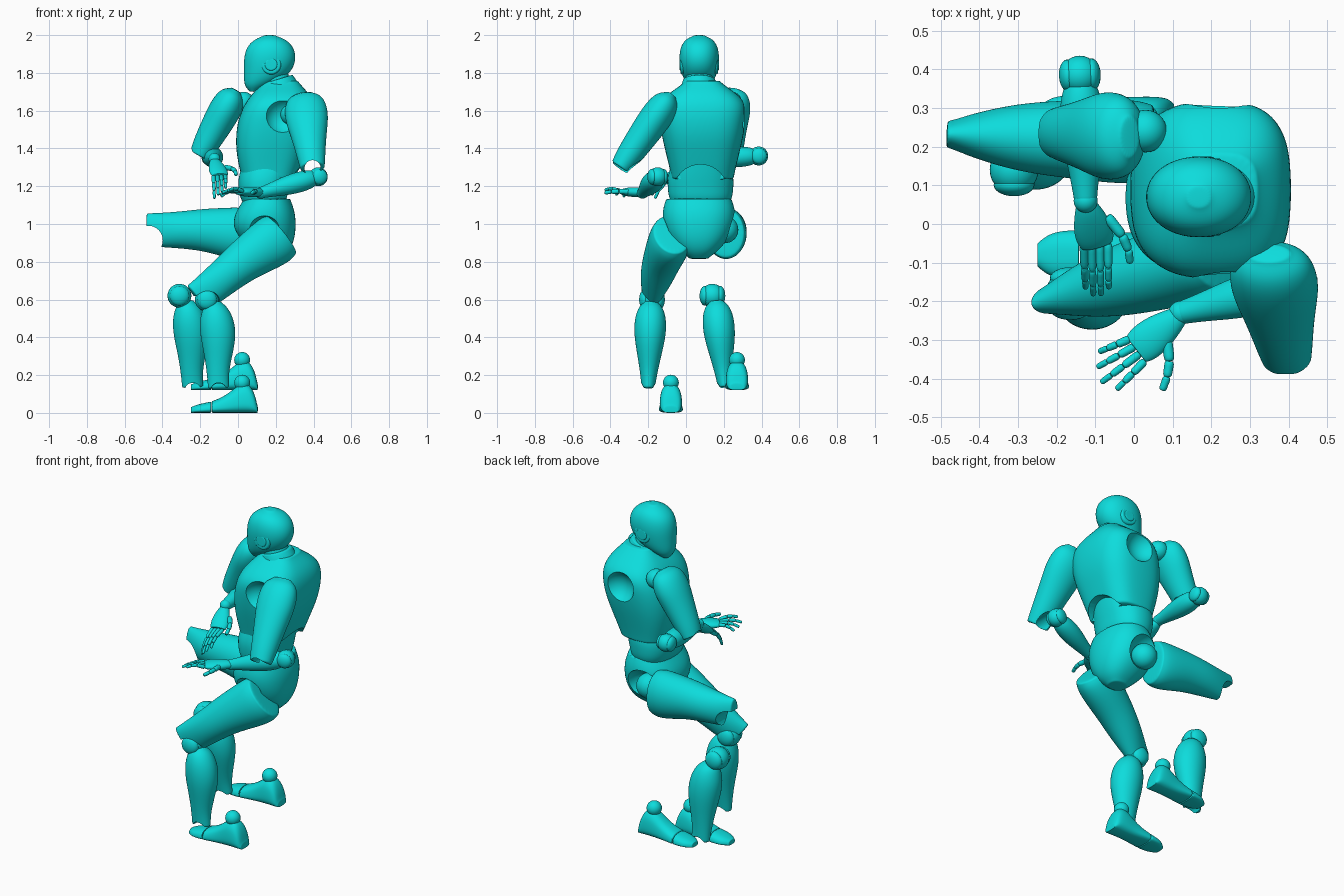
import bpy, bmesh, math
from mathutils import Vector as V, Matrix as M

if "Cube" in bpy.data.objects:
    bpy.data.objects.remove(bpy.data.objects["Cube"])

teal = bpy.data.materials.new("turquoise_plastic")
teal.use_nodes = True
COLOUR = (0.004, 0.72, 0.72, 1)
teal.diffuse_color = COLOUR
bsdf = next(n for n in teal.node_tree.nodes if n.type == 'BSDF_PRINCIPLED')
bsdf.inputs["Base Color"].default_value = COLOUR
bsdf.inputs["Roughness"].default_value = 0.5
parts, cutters = [], []


def make(name, bm):
    bmesh.ops.recalc_face_normals(bm, faces=bm.faces)
    me = bpy.data.meshes.new(name)
    bm.to_mesh(me)
    bm.free()
    ob = bpy.data.objects.new(name, me)
    bpy.context.collection.objects.link(ob)
    me.materials.append(teal)
    return ob


def cut(ob, centre, r, axis=None):
    """Carve a ball socket, or a round notch when an axis is given."""
    bm = bmesh.new()
    if axis:
        mat = M.Translation(centre) @ V(axis).to_track_quat('Z', 'Y').to_matrix().to_4x4()
        bmesh.ops.create_cone(bm, cap_ends=True, segments=32, radius1=r, radius2=r, depth=0.6, matrix=mat)
    else:
        bmesh.ops.create_uvsphere(bm, u_segments=32, v_segments=20, radius=r, matrix=M.Translation(centre))
    c = make("cutter", bm)
    c.hide_render = True
    cutters.append(c)
    mod = ob.modifiers.new("cut", 'BOOLEAN')
    mod.operation, mod.object, mod.solver = 'DIFFERENCE', c, 'EXACT'


def limb(name, a, b, rows, up=(0, 0, 1), power=2.0, segs=24, notch=None, level=2, taper=0):
    """Loft along a-b; rows are (t, half width, half height, offset to up side)."""
    a, b = V(a), V(b)
    d = (b - a).normalized()
    side = d.cross(V(up)).normalized()
    n = side.cross(d)
    rows = [(*r, 0)[:4] for r in rows]
    span = (rows[-1][0] - rows[0][0]) * 0.015
    first, last = rows[0], rows[-1]
    rows = [first, (first[0] + span, *first[1:])] + rows[1:-1] + [(last[0] - span, *last[1:]), last]
    bm = bmesh.new()
    rings = []
    for t, w, h, off in rows:
        ring = []
        for i in range(segs):
            ang = math.tau * i / segs
            c, s = math.cos(ang), math.sin(ang)
            x = math.copysign(abs(c) ** (2 / power), c) * w * (1 - taper * s)
            y = math.copysign(abs(s) ** (2 / power), s) * h + off
            ring.append(bm.verts.new(a.lerp(b, t) + side * x + n * y))
        rings.append(ring)
    for r, q in zip(rings, rings[1:]):
        for i in range(segs):
            j = (i + 1) % segs
            bm.faces.new((r[i], r[j], q[j], q[i]))
    bm.faces.new(rings[0])
    bm.faces.new(rings[-1])
    ob = make(name, bm)
    sub = ob.modifiers.new("smooth", 'SUBSURF')
    sub.levels = sub.render_levels = level
    if notch:
        t, off, r = notch
        cut(ob, a.lerp(b, t) + n * off, r, side)
    parts.append(ob)
    return ob


def body(name, y, rows, power=2.3):
    """Upright loft; rows are (z, front x, back x, half width)."""
    return limb(name, (0, y, 0), (0, y, 1),
                [(z, w, (x1 - x0) / 2, -(x0 + x1) / 2) for z, x0, x1, w in rows],
                up=(-1, 0, 0), power=power)


def ball(name, c, r, axis=None):
    """Joint ball, with a pivot disc on both ends when an axis is given."""
    bm = bmesh.new()
    bmesh.ops.create_uvsphere(bm, u_segments=28, v_segments=18, radius=r, matrix=M.Translation(c))
    if axis:
        ax = V(axis).normalized()
        rot = ax.to_track_quat('Z', 'Y').to_matrix().to_4x4()
        for s in (-1, 1):
            mat = M.Translation(V(c) + ax * s * r * 0.62) @ rot @ M.Diagonal((1, 1, 0.55, 1))
            bmesh.ops.create_uvsphere(bm, u_segments=24, v_segments=12, radius=r * 0.84, matrix=mat)
    parts.append(make(name, bm))


# Head, ears and neck
body("head", 0.07, [(1.70, .06, .10, .03), (1.73, .035, .16, .06), (1.77, .03, .245, .085),
                    (1.82, .03, .292, .1), (1.88, .03, .31, .108), (1.94, .045, .295, .1),
                    (1.98, .09, .25, .072), (2.0, .135, .20, .03)], 2.1)
for side, s in (("left", -1), ("right", 1)):
    for tag, r, depth in (("ear_ring", .055, .1), ("ear_disc", .036, .104)):
        limb(f"{side}_{tag}", (.175, .07 + s * .07, 1.845), (.175, .07 + s * depth, 1.845),
             [(0, r, r), (.8, r, r), (1, r * .85, r * .85)], level=1)
limb("neck", (.235, .07, 1.66), (.185, .07, 1.80), [(0, .09, .085), (.5, .075, .075), (1, .07, .075)])
limb("neck_collar", (.225, .07, 1.70), (.205, .07, 1.765), [(0, .10, .105), (.5, .097, .1), (1, .085, .088)])

# Torso, with arm sockets and an arch over the lower back
chest = body("chest", 0.088, [(1.235, .02, .31, .165), (1.30, .005, .335, .177), (1.38, -.01, .365, .197),
                              (1.46, -.013, .395, .216), (1.55, -.002, .41, .23), (1.63, .03, .405, .235),
                              (1.685, .07, .38, .19), (1.725, .11, .345, .13), (1.76, .13, .32, .095)], 2.9)
cut(chest, (.22, .355, 1.57), .1)
cut(chest, (.24, -.18, 1.57), .1)
cut(chest, (.56, .077, 1.17), .145, (1, 0, 0))
body("abdomen", 0.077, [(1.10, .03, .24, .15), (1.14, .01, .262, .17), (1.19, .0, .27, .175),
                        (1.25, .0, .285, .178), (1.34, .03, .3, .15)])
pelvis = body("pelvis", 0.068, [(.815, .12, .23, .05), (.85, .08, .27, .095), (.91, .02, .298, .15),
                                (.98, -.03, .308, .187), (1.05, -.02, .305, .196), (1.10, .01, .29, .186),
                                (1.135, .03, .278, .174)])
cut(pelvis, (.12, .275, .965), .11)
cut(pelvis, (.14, -.14, .95), .095)
ball("right_hip_ball", (.10, .205, .97), .072)
ball("left_hip_ball", (.14, -.07, .95), .075)

# Thighs, knees and shins
THIGH = [(0, .098, .128, -.02), (.07, .108, .14, -.02), (.2, .11, .134, -.016), (.42, .101, .114),
         (.6, .092, .102, .002), (.75, .076, .095, .002), (.9, .052, .09, .003), (1, .036, .086, .006)]
SHIN = [(0, .035, .035), (.05, .058, .058), (.13, .076, .078, -.005), (.25, .086, .094, -.008),
        (.42, .083, .094, -.012), (.62, .064, .075, -.008), (.82, .046, .058), (1, .036, .056)]
for side, hip, knee_end, knee, shin_top, ankle in (
        ("right", (.05, .21, .97), (-.485, .232, .965), (-.31, .14, .62), (-.27, .16, .595), (-.24, .205, .135)),
        ("left", (.22, -.078, .962), (-.215, -.195, .60), (-.165, -.18, .6), (-.125, -.185, .59), (-.103, -.2, .13))):
    limb(f"{side}_thigh", hip, knee_end, THIGH, notch=(.975, -.05, .075))
    ball(f"{side}_knee_joint", knee, .063, (0, 1, 0))
    limb(f"{side}_shin", shin_top, ankle, SHIN, up=(-1, 0, 0), notch=(1.03, 0, .042))

# Feet, loose toe caps and ankle balls
FOOT = [(.105, .04, .04), (.09, .053, .10), (.06, .058, .155), (.015, .058, .158), (-.03, .056, .12),
        (-.08, .058, .084), (-.14, .062, .062)]
TOES = [(-.142, .062, .06), (-.18, .062, .052), (-.22, .054, .043), (-.25, .03, .03)]
for side, y, z in (("left", -.08, 0), ("right", .27, .12)):
    for tag, rows in (("foot", FOOT), ("toe_cap", TOES)):
        limb(f"{side}_{tag}", (0, y, z), (1, y, z), [(x, w, h / 2, h / 2) for x, w, h in rows], power=2.7, taper=.22)
    ball(f"{side}_ankle_ball", (.022, y, z + .16), .042)

# Arms
UPPER = [(0, .055, .03), (.06, .092, .062), (.16, .112, .082), (.32, .116, .087), (.5, .1, .082),
         (.7, .084, .075), (.88, .073, .066), (1, .065, .055)]
FOREARM = [(.04, .036, .036), (.14, .05, .05), (.32, .059, .056), (.55, .053, .052), (.8, .038, .038), (1, .03, .03)]
for side, shoulder, upper_end, up, socket, elbow, wrist in (
        ("left", (.35, -.075, 1.685), (.395, -.35, 1.295), (0, -1, 0), (.28, -.08, 1.58), (.425, -.15, 1.25), (.12, -.23, 1.165)),
        ("right", (-.01, .225, 1.71), (-.205, .235, 1.36), (-1, 0, 0), (.03, .24, 1.645), (-.14, .385, 1.36), (-.125, .06, 1.345))):
    arm = limb(f"{side}_upper_arm", shoulder, upper_end, UPPER, up)
    cut(arm, V(upper_end), .043, up)
    ball(f"{side}_shoulder_ball", socket, .055)
    d = V(wrist) - V(elbow)
    ball(f"{side}_elbow_joint", elbow, .05, d.cross(V((0, 0, 1))))
    limb(f"{side}_forearm", elbow, wrist, FOREARM)
    ball(f"{side}_wrist_ball", wrist, .031)

# Hands: palm, then jointed fingers from base to tip with a bend
PALM = [(0, .025, .02), (.2, .036, .026), (.55, .05, .026), (.85, .05, .022), (1, .042, .016)]
PHALANX = [(0, .7, .7), (.12, 1, 1), (.5, .88, .88), (.88, .95, .95), (1, .6, .6)]


def finger(name, base, tip, bend, r):
    base, tip, bend = V(base), V(tip), V(bend)
    pts = [base, base.lerp(tip, .42) + bend, base.lerp(tip, .73) + bend * .8, tip]
    for k in range(3):
        q = r * (1 - .13 * k)
        limb(f"{name}_{k + 1}", pts[k], pts[k + 1], [(t, w * q, h * q) for t, w, h in PHALANX], (.3, .2, 1), segs=10, level=1)


NAMES = ("little", "ring", "middle", "index")
limb("left_palm", (.12, -.235, 1.168), (.005, -.325, 1.17), PALM)
limb("right_palm", (-.125, .055, 1.335), (-.095, -.055, 1.255), PALM)
LEFT_TIPS = ((-.09, -.33, 1.145), (-.095, -.37, 1.155), (-.085, -.41, 1.165), (-.045, -.428, 1.18))
for i, tip in enumerate(LEFT_TIPS):
    finger(f"left_{NAMES[i]}_finger", (-.012 + .013 * i, -.298 - .019 * i, 1.172), tip, (0, 0, .012), .0125)
    finger(f"right_{NAMES[i]}_finger", (-.13 + .021 * i, -.05, 1.255), (-.125 + .02 * i, -.165 - .018 * (i in (1, 2)), 1.135 + .018 * i),
           (0, -.015, .01), .0125)
finger("left_thumb", (.085, -.30, 1.17), (.073, -.43, 1.165), (.012, 0, .005), .016)
finger("right_thumb", (-.07, .02, 1.30), (-.01, -.10, 1.26), (.015, 0, .01), .016)

# Bake the modifiers, drop the cutters and shade
bpy.context.view_layer.update()
dg = bpy.context.evaluated_depsgraph_get()
baked = [bpy.data.meshes.new_from_object(ob.evaluated_get(dg)) for ob in parts]
for ob, me in zip(parts, baked):
    ob.modifiers.clear()
    ob.data = me
for c in cutters:
    bpy.data.objects.remove(c)
bpy.ops.object.select_all(action='DESELECT')
for ob in parts:
    ob.select_set(True)
bpy.context.view_layer.objects.active = parts[0]
bpy.ops.object.shade_smooth_by_angle(angle=math.radians(40))
